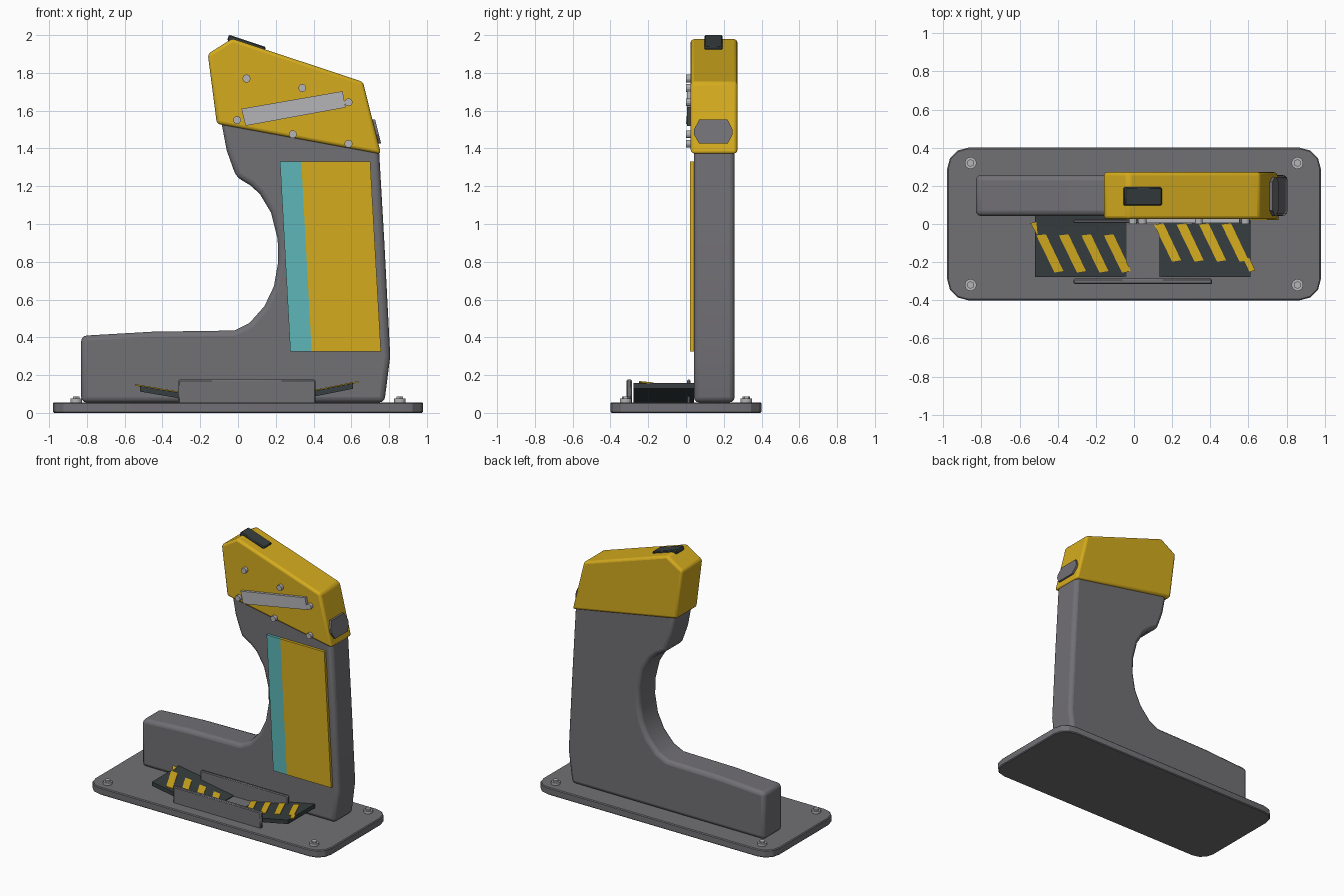
import bpy, bmesh, math
from mathutils import Vector, Matrix

if "Cube" in bpy.data.objects:
    bpy.data.objects.remove(bpy.data.objects["Cube"])


def material(name, r, g, b):
    m = bpy.data.materials.new(name)
    m.diffuse_color = (r, g, b, 1)
    m.use_nodes = True
    m.node_tree.nodes["Principled BSDF"].inputs["Base Color"].default_value = m.diffuse_color
    return m


GREY = material("body grey", 0.165, 0.16, 0.175)
YELLOW = material("safety yellow", 0.66, 0.41, 0.013)
DARK = material("dark rubber", 0.038, 0.048, 0.05)
SILVER = material("light metal", 0.46, 0.46, 0.48)
TEAL = material("teal panel", 0.11, 0.47, 0.48)


def prism(name, pts, d0, d1, mat, axis="y", bevel=0.0, segs=2, matrix=None):
    """Extrude a 2D outline along y (points are x,z), z (x,y) or x (y,z)."""
    put = {"y": lambda a, b, d: (a, d, b),
           "z": lambda a, b, d: (a, b, d),
           "x": lambda a, b, d: (d, a, b)}[axis]
    bm = bmesh.new()
    lo = [bm.verts.new(put(a, b, d0)) for a, b in pts]
    hi = [bm.verts.new(put(a, b, d1)) for a, b in pts]
    bm.faces.new(lo)
    bm.faces.new(hi[::-1])
    n = len(pts)
    for i in range(n):
        j = (i + 1) % n
        bm.faces.new((lo[i], hi[i], hi[j], lo[j]))
    bmesh.ops.recalc_face_normals(bm, faces=bm.faces)
    if matrix:
        bm.transform(matrix)
    me = bpy.data.meshes.new(name)
    bm.to_mesh(me)
    bm.free()
    me.materials.append(mat)
    ob = bpy.data.objects.new(name, me)
    bpy.context.collection.objects.link(ob)
    if bevel:
        mod = ob.modifiers.new("bevel", "BEVEL")
        mod.width, mod.segments = bevel, segs
        mod.limit_method, mod.angle_limit = "ANGLE", math.radians(35)
        bpy.ops.object.select_all(action="DESELECT")
        ob.select_set(True)
        bpy.context.view_layer.objects.active = ob
        bpy.ops.object.shade_smooth_by_angle(angle=math.radians(28))
    return ob


def circle(cx, cy, r, n):
    return [(cx + r * math.cos(2 * math.pi * (i + .5) / n),
             cy + r * math.sin(2 * math.pi * (i + .5) / n)) for i in range(n)]


def box(x0, x1, y0, y1):
    return [(x0, y0), (x1, y0), (x1, y1), (x0, y1)]


# base plate with rounded corners
outline = []
for k, (sx, sy) in enumerate([(1, 1), (-1, 1), (-1, -1), (1, -1)]):
    for i in range(4):
        a = math.radians(90 * k + 30 * i)
        outline.append((sx * 0.87 + 0.11 * math.cos(a), sy * 0.29 + 0.11 * math.sin(a)))
prism("base_plate", outline, 0, 0.056, GREY, "z", 0.006, 1)

# anchor bolts
for sx in (-1, 1):
    for sy in (-1, 1):
        prism("anchor_washer", circle(sx * 0.857, sy * 0.32, 0.031, 16), 0.05, 0.075, SILVER, "z")
        prism("anchor_nut", circle(sx * 0.857, sy * 0.32, 0.02, 6), 0.07, 0.086, SILVER, "z")

# L-shaped body with the round throat
body = [(-0.83, 0.055), (-0.83, 0.408), (-0.45, 0.43), (-0.02, 0.436), (0.06, 0.475),
        (0.14, 0.565), (0.19, 0.67), (0.213, 0.80), (0.21, 0.92), (0.175, 1.06),
        (0.115, 1.16), (0.065, 1.205), (-0.01, 1.25), (-0.06, 1.39), (-0.092, 1.56),
        (0.3, 1.6), (0.745, 1.42), (0.775, 0.9), (0.806, 0.30), (0.775, 0.055)]
prism("body", body, 0.042, 0.257, GREY, bevel=0.028, segs=3)

# head cover
head = [(-0.16, 1.9), (-0.03, 1.982), (0.662, 1.752), (0.757, 1.37), (-0.112, 1.53)]
prism("head_cover", head, 0.025, 0.272, YELLOW, bevel=0.018, segs=3)

# head trim strip and rivets
prism("head_strip", [(0.018, 1.61), (0.553, 1.703), (0.57, 1.617), (0.04, 1.52)],
      0.004, 0.027, SILVER)
for x, z in [(0.045, 1.77), (0.34, 1.72), (0.585, 1.645), (-0.005, 1.55),
             (0.29, 1.475), (0.585, 1.425)]:
    prism("head_rivet", circle(x, z, 0.021, 12), 0.0, 0.027, SILVER)

# dark cap lying on the sloping top of the head
slope = Matrix.Translation((0.046, 0, 1.958)) @ Matrix.Rotation(math.radians(18.4), 4, "Y")
prism("top_cap", box(-0.103, 0.103, -0.02, 0.012), 0.097, 0.193, DARK,
      bevel=0.006, segs=1, matrix=slope)

# end boss on the back edge of the head
octagon = [(0.042, 1.5), (0.07, 1.552), (0.22, 1.552), (0.247, 1.5),
           (0.247, 1.474), (0.22, 1.425), (0.07, 1.425), (0.042, 1.474)]
shear = Matrix.Identity(4)
shear[0][2] = -0.25
shear[0][3] = 0.25 * 1.49
prism("end_boss", octagon, 0.69, 0.742, GREY, "x", matrix=shear)

# side panels
prism("teal_panel", [(0.222, 1.33), (0.335, 1.33), (0.39, 0.325), (0.277, 0.325)],
      0.022, 0.044, TEAL)
prism("yellow_panel", [(0.335, 1.33), (0.70, 1.33), (0.757, 0.325), (0.39, 0.325)],
      0.022, 0.044, YELLOW)

# guide rails on both sides of the ramps
for y0, y1 in ((-0.315, -0.287), (0.004, 0.024)):
    prism("guide_rail", box(-0.317, 0.41, 0.05, 0.176), y0, y1, GREY, bevel=0.006, segs=1)


# tilted ramps with slanted warning stripes
def tilt(s, x0, z0):
    m = Matrix.Identity(4)
    m[2][0] = s
    m[2][3] = z0 - s * x0
    return m


for side, x0, x1, s, z_top, sx, sy in (("left", -0.52, -0.04, -0.17, 0.143, -0.512, -0.06),
                                       ("right", 0.13, 0.61, 0.2, 0.062, 0.105, -0.003)):
    m = tilt(s, x0, z_top)
    prism(side + "_ramp", box(x0, x1, -0.277, 0.042), -0.03, 0, DARK, "z", matrix=m)
    for i in range(4):
        x = sx + 0.118 * i
        prism(side + "_stripe", [(x, sy), (x + 0.05, sy + 0.006),
                                 (x + 0.142, sy - 0.187), (x + 0.095, sy - 0.195)],
              -0.003, 0.005, YELLOW, "z", matrix=m)
    corner = ([(-0.545, 0.005), (-0.512, 0.01), (-0.505, -0.06)] if side == "left"
              else [(0.57, -0.175), (0.605, -0.18), (0.637, -0.245), (0.605, -0.25)])
    prism(side + "_corner_stripe", corner, -0.003, 0.005, YELLOW, "z", matrix=m)
